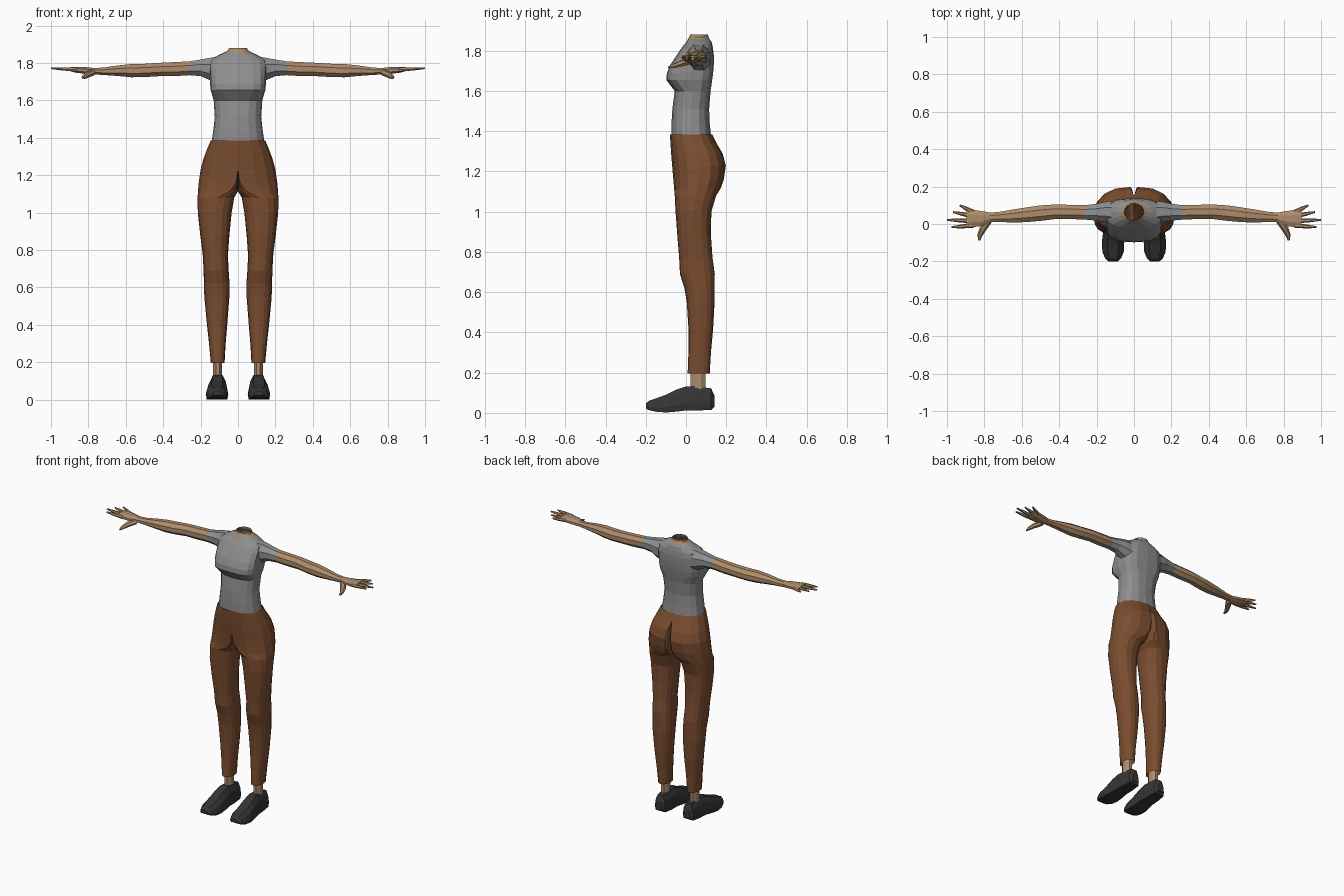
import bpy, bmesh, math
from mathutils import Vector


def material(name, rgb):
    m = bpy.data.materials.new(name)
    m.diffuse_color = (*rgb, 1)
    return m


GREY = material("grey_shirt", (0.27, 0.27, 0.27))
CUFF = material("blue_grey_sleeve", (0.27, 0.29, 0.30))
BROWN = material("brown_trousers", (0.20, 0.075, 0.03))
SKIN = material("skin", (0.42, 0.26, 0.145))
BLACK = material("black_shoe", (0.035, 0.035, 0.035))


def loft(name, rings, mats, rule=None, cap_a=False, cap_b=False, mirror=True, seam=False):
    """Skin a list of equal-length point rings; rule(face centre) gives the material index."""
    bm = bmesh.new()
    vs = [[bm.verts.new(p) for p in r] for r in rings]
    n = len(vs[0])
    for a, b in zip(vs, vs[1:]):
        for i in range(n):
            bm.faces.new((a[i], a[(i + 1) % n], b[(i + 1) % n], b[i]))
    if cap_a:
        bm.faces.new(vs[0])
    if cap_b:
        bm.faces.new(vs[-1])
    bmesh.ops.recalc_face_normals(bm, faces=bm.faces)
    if seam:  # drop the hidden wall on the centre plane
        wall = [f for f in bm.faces if all(v.co.x < 0.0015 for v in f.verts)]
        bmesh.ops.delete(bm, geom=wall, context='FACES')
        bmesh.ops.remove_doubles(bm, verts=bm.verts, dist=0.0005)
    if rule:
        for f in bm.faces:
            f.material_index = rule(f.calc_center_median())
    me = bpy.data.meshes.new(name)
    bm.to_mesh(me)
    bm.free()
    for m in mats:
        me.materials.append(m)
    ob = bpy.data.objects.new(name, me)
    bpy.context.collection.objects.link(ob)
    if mirror:
        mod = ob.modifiers.new("mirror", 'MIRROR')
        mod.merge_threshold = 0.002
    return ob


def sgnpow(v, e):
    return math.copysign(abs(v) ** e, v)


def angles(n, off=0.0):
    return [2 * math.pi * (i + off) / n for i in range(n)]


# Shirt and neck: z, half width, front y, back y, squareness
torso = [(1.37, .142, -.072, .125, .85), (1.44, .132, -.072, .118, .85), (1.51, .124, -.068, .115, .85),
         (1.60, .130, -.056, .122, .8), (1.625, .137, -.075, .126, .7), (1.655, .146, -.098, .130, .6),
         (1.69, .150, -.095, .135, .6), (1.73, .152, -.078, .138, .65), (1.78, .155, -.045, .138, .7),
         (1.815, .150, -.022, .134, .8), (1.842, .105, .000, .128, .9), (1.858, .070, .010, .117, 1),
         (1.868, .053, .016, .112, 1), (1.88, .049, .020, .110, 1)]
rings = []
for z, hw, yf, yb, e in torso:
    yc, hy = (yf + yb) / 2, (yb - yf) / 2
    rings.append([(hw * sgnpow(math.cos(a), e), yc + hy * sgnpow(math.sin(a), e), z) for a in angles(16)])
loft("shirt_and_neck", rings, [GREY, SKIN], lambda c: int(c.z > 1.851), mirror=False)

# Trousers: z, inner x, outer x, front y, back y, centre-plane flatness front / back
legs = [(.195, .072, .145, .008, .118, 0, 0), (.30, .066, .155, .012, .124, 0, 0),
        (.42, .056, .168, .012, .135, 0, 0), (.55, .046, .180, .004, .142, 0, 0),
        (.62, .045, .182, -.008, .142, 0, 0), (.69, .050, .184, -.030, .143, 0, 0),
        (.77, .054, .188, -.034, .132, 0, 0), (.88, .046, .202, -.043, .124, 0, 0),
        (1.0, .034, .215, -.052, .126, 0, 0), (1.08, .020, .216, -.056, .150, .1, .1),
        (1.115, 0, .214, -.059, .172, .6, .5), (1.16, 0, .210, -.063, .188, .9, .75),
        (1.23, 0, .200, -.069, .198, 1, .8), (1.29, 0, .184, -.074, .182, 1, .85),
        (1.34, 0, .165, -.077, .152, 1, 1), (1.385, 0, .146, -.080, .130, 1, 1)]
rings = []
for z, xi, xo, yf, yb, df, db in legs:
    ring = []
    for a in angles(16):
        c, s = math.cos(a), math.sin(a)
        d = db if s > 0.01 else df if s < -0.01 else max(df, db)
        f = (1 - d) * (1 + sgnpow(c, .85)) / 2 + d * max(0, sgnpow(c, .85))
        ring.append((xi + (xo - xi) * f, (yf + yb) / 2 + (yb - yf) / 2 * sgnpow(s, .85), z))
    rings.append(ring)
loft("trousers", rings, [BROWN], seam=True)

# Ankles
loft("ankle", [[(.109 + .026 * math.cos(a), .06 + .04 * math.sin(a), z) for a in angles(8, .5)]
               for z in (.09, .15, .23)], [SKIN])

# Shoes: y, centre x, half width, bottom z, top z
shoe = [(.142, .105, .024, .03, .085), (.125, .105, .040, .015, .122), (.06, .106, .047, .012, .130),
        (.0, .108, .050, .012, .132), (-.05, .110, .056, .006, .115), (-.10, .112, .060, .002, .090),
        (-.15, .112, .057, .006, .072), (-.185, .112, .042, .014, .060), (-.20, .111, .025, .022, .046)]
half = [(.92, 0), (1, .3), (.85, .7), (.5, 1)]
profile = half + [(-x, z) for x, z in reversed(half)]
loft("shoe", [[(xc + hw * x, y, zb + (zt - zb) * z) for x, z in profile] for y, xc, hw, zb, zt in shoe],
     [BLACK], cap_a=True, cap_b=True)

# Arms with sleeves and palm: x, front y, back y, bottom z, top z
arm = [(.12, .0, .125, 1.69, 1.835), (.16, .01, .12, 1.71, 1.828), (.20, .016, .11, 1.728, 1.82),
       (.26, .022, .102, 1.733, 1.81), (.34, .025, .104, 1.728, 1.806), (.42, .025, .106, 1.728, 1.802),
       (.50, .015, .101, 1.723, 1.797), (.57, .009, .091, 1.722, 1.796), (.64, .006, .080, 1.729, 1.788),
       (.72, .010, .066, 1.735, 1.776), (.77, .008, .062, 1.738, 1.774), (.81, -.012, .070, 1.740, 1.778),
       (.87, -.020, .078, 1.748, 1.780), (.895, -.018, .076, 1.755, 1.778)]
rings = [[(x, (yf + yb) / 2 + (yb - yf) / 2 * math.cos(a) * 1.04,
           (zb + zt) / 2 + (zt - zb) / 2 * math.sin(a) * 1.04) for a in angles(8, .5)]
         for x, yf, yb, zb, zt in arm]
loft("arm", rings, [GREY, CUFF, SKIN], lambda c: 0 if c.x < .19 else 1 if c.x < .24 else 2, cap_b=True)


def finger(name, points, radii):
    """Six-sided tapering digit through the points."""
    points = [Vector(p) for p in points]
    side = (points[-1] - points[0]).cross(Vector((0, 0, 1))).normalized()
    rings = [[p + side * r * math.cos(a) + Vector((0, 0, r * .9 * math.sin(a))) for a in angles(6)]
             for p, r in zip(points, radii)]
    loft(name, rings, [SKIN], cap_a=True, cap_b=True)


# Fingers: base y, tip x, tip y
for name, y0, tx, ty in [("little_finger", .064, .932, .100), ("ring_finger", .042, .968, .064),
                         ("middle_finger", .016, .999, .022), ("index_finger", -.008, .975, -.017)]:
    base, tip = Vector((.86, y0, 1.764)), Vector((tx, ty, 1.771))
    finger(name, [base, base.lerp(tip, .55), tip], [.013, .0105, .005])
finger("thumb", [(.78, .015, 1.748), (.81, -.03, 1.735), (.825, -.062, 1.724), (.828, -.088, 1.718)],
       [.02, .018, .013, .006])
